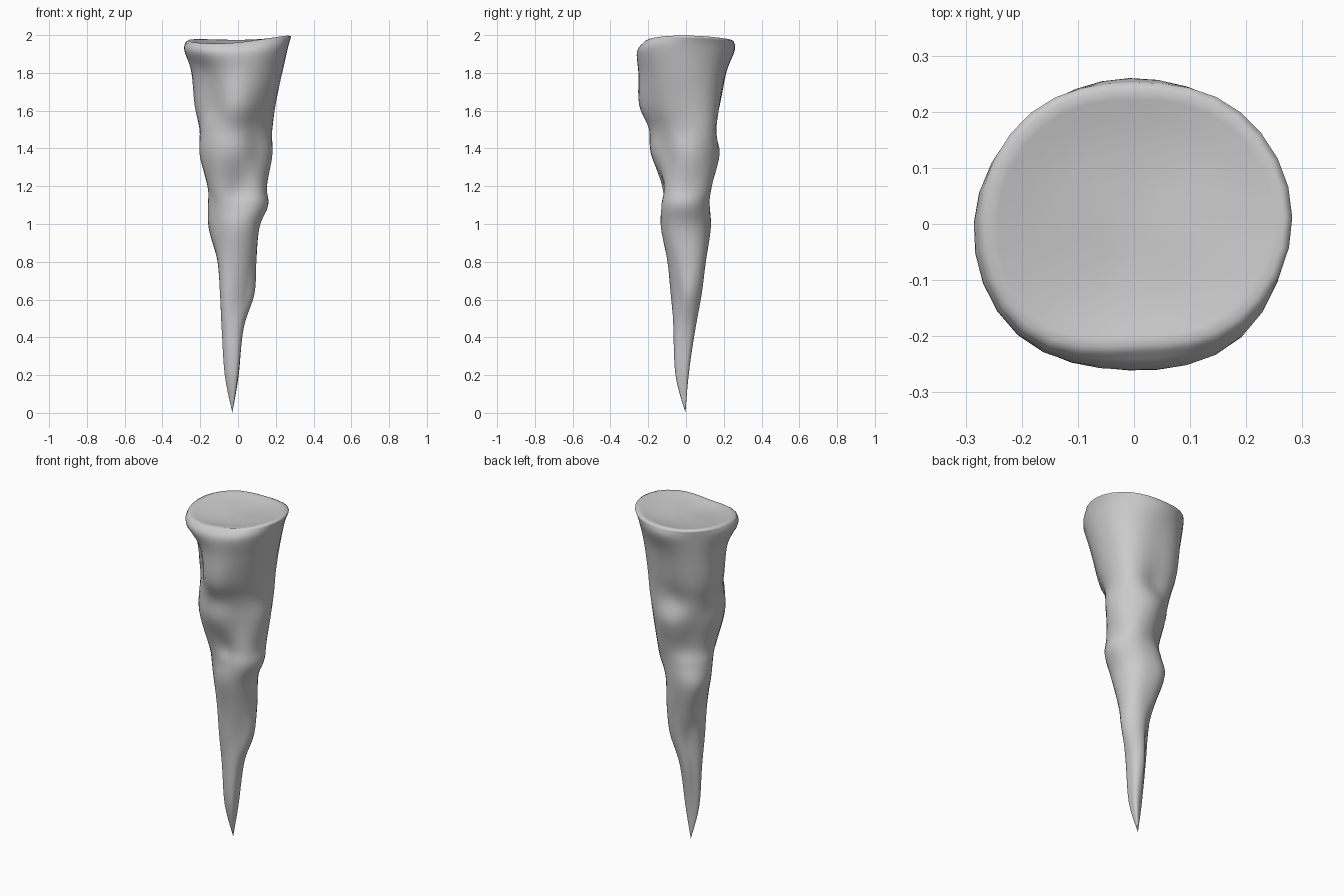
import bpy, bmesh, math
from mathutils import Vector

if "Cube" in bpy.data.objects:
    bpy.data.objects.remove(bpy.data.objects["Cube"])

# Each level: height, then reach from the z axis toward
# +x, +x+y, +y, -x+y, -x, -x-y, -y, +x-y
LEVELS = [
    (0.20, .002, .005, .010, .037, .070, .070, .054, .032),
    (0.45, .030, .037, .050, .057, .086, .087, .067, .048),
    (0.63, .087, .087, .082, .067, .091, .104, .072, .062),
    (0.80, .097, .107, .105, .115, .108, .115, .097, .088),
    (0.98, .113, .113, .128, .168, .152, .132, .132, .128),
    (1.10, .160, .138, .125, .145, .160, .140, .125, .158),
    (1.20, .153, .158, .132, .125, .157, .168, .112, .150),
    (1.37, .182, .182, .178, .168, .202, .212, .182, .145),
    (1.50, .172, .200, .148, .197, .203, .212, .195, .158),
    (1.63, .193, .210, .178, .232, .222, .197, .248, .202),
    (1.80, .235, .232, .212, .252, .243, .222, .252, .245),
    (1.92, .265, .260, .258, .265, .284, .284, .260, .278),
    (1.97, .282, .275, .252, .270, .276, .275, .228, .262),
]
SEGS, STEPS = 32, 5


def spline(a, b, c, d, t):
    return b + .5 * t * (c - a + t * (2*a - 5*b + 4*c - d + t * (3*(b - c) + d - a)))


def outline(row):
    """Smooth closed section through the eight reaches, around its own centre."""
    z, s = row[0], row[1:]
    cx, cy = (s[0] - s[4]) / 2, (s[2] - s[6]) / 2
    radii = []
    for i in range(8):
        a = i * math.pi / 4
        radii.append(max(.012, s[i] - cx * math.cos(a) - cy * math.sin(a)))
    pts = []
    for k in range(SEGS):
        u = k * 8 / SEGS
        i, a = int(u), k * math.tau / SEGS
        r = spline(*[radii[(i + j) % 8] for j in (-1, 0, 1, 2)], u - i)
        f = max(0, min(1, (z - 1.78) / .19))
        lift = f * (.013 * math.cos(a) + .009 * math.cos(2 * a)
                    + .007 * math.sin(a) - .006 * math.sin(2 * a))
        pts.append(Vector((cx + r * math.cos(a), cy + r * math.sin(a), z + lift)))
    return pts


# Shaft rings, interpolated between the levels
keys = [outline(l) for l in LEVELS]
tip_pos = Vector((-.03, -.003, 0))
keys.insert(0, [tip_pos + (p - tip_pos) * .03 for p in keys[0]])
rings = []
for i in range(len(keys) - 1):
    q = [keys[max(0, min(len(keys) - 1, i + j))] for j in (-1, 0, 1, 2)]
    for s in range(STEPS):
        rings.append([spline(*p, s / STEPS) for p in zip(*q)])
rings.append(keys[-1])

# Rounded rim and shallow dished top
rim, mid = keys[-1], Vector((0, 0, 1.965))
for f, dz in ((.95, .007), (.88, .004), (.75, -.004), (.5, -.012), (.25, -.015)):
    rings.append([mid + (p - mid) * f + Vector((0, 0, dz)) for p in rim])

bm = bmesh.new()
vr = [[bm.verts.new(p) for p in r] for r in rings]
for a, b in zip(vr, vr[1:]):
    for k in range(SEGS):
        n = (k + 1) % SEGS
        bm.faces.new((a[k], a[n], b[n], b[k]))
tip = bm.verts.new(tip_pos)
top = bm.verts.new(mid + Vector((0, 0, -.016)))
for k in range(SEGS):
    n = (k + 1) % SEGS
    bm.faces.new((tip, vr[0][n], vr[0][k]))
    bm.faces.new((top, vr[-1][k], vr[-1][n]))
bmesh.ops.recalc_face_normals(bm, faces=bm.faces)
for f in bm.faces:
    f.smooth = True
mesh = bpy.data.meshes.new("stalactite")
bm.to_mesh(mesh)
bm.free()
bpy.context.collection.objects.link(bpy.data.objects.new("stalactite", mesh))
